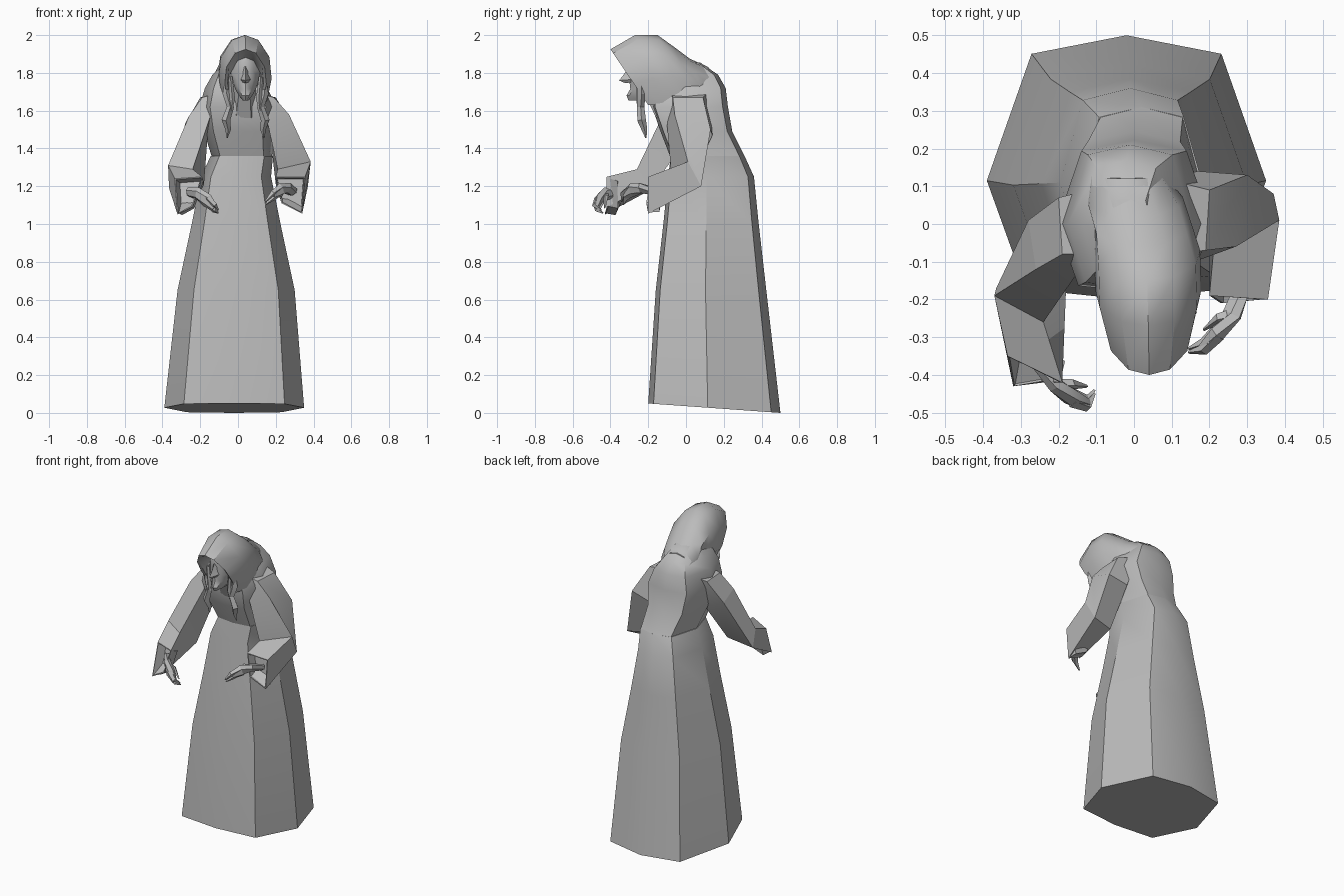
import bpy, bmesh, math
from mathutils import Vector

grey = bpy.data.materials.new("plain grey")
grey.diffuse_color = (0.5, 0.5, 0.5, 1)


def finish(name, bm, angle):
    bmesh.ops.recalc_face_normals(bm, faces=bm.faces)
    mesh = bpy.data.meshes.new(name)
    bm.to_mesh(mesh)
    bm.free()
    mesh.materials.append(grey)
    ob = bpy.data.objects.new(name, mesh)
    bpy.context.collection.objects.link(ob)
    bpy.ops.object.select_all(action='DESELECT')
    ob.select_set(True)
    bpy.context.view_layer.objects.active = ob
    bpy.ops.object.shade_smooth_by_angle(angle=math.radians(angle))
    return ob


def loft(name, rings, angle=35, closed=True, caps=(True, True), hollow=0):
    """Skin equal-length rings; optionally sink a hollow into the end cap."""
    bm = bmesh.new()
    vs = [[bm.verts.new(p) for p in r] for r in rings]
    n = len(vs[0])
    for a, b in zip(vs, vs[1:]):
        for i in range(n if closed else n - 1):
            j = (i + 1) % n
            bm.faces.new((a[i], a[j], b[j], b[i]))
    if caps[0]:
        bm.faces.new(vs[0])
    if caps[1]:
        end = bm.faces.new(vs[-1])
        if hollow:
            bmesh.ops.recalc_face_normals(bm, faces=bm.faces)
            bmesh.ops.inset_individual(bm, faces=[end], thickness=0.008, depth=0)
            bmesh.ops.inset_individual(bm, faces=[end], thickness=0.005, depth=-hollow)
    return finish(name, bm, angle)


def tube(name, path, radii, sides=5, flat=1.0, angle=20):
    """Tapered tube along a path, squashed sideways by flat."""
    path = [Vector(p) for p in path]
    rings = []
    for k, p in enumerate(path):
        d = (path[min(k + 1, len(path) - 1)] - path[max(k - 1, 0)]).normalized()
        u = d.cross(Vector((0, 1, 0.3))).normalized()
        v = d.cross(u)
        rings.append([p + radii[k] * (u * math.cos(t) + v * flat * math.sin(t))
                      for t in [2 * math.pi * i / sides for i in range(sides)]])
    return loft(name, rings, angle)


# Robe: eight-sided rings (z, centre x, half width, front y, back y), leaning into a hump
OCT = [(0, 1), (0.68, 0.86), (1, -0.1), (0.72, -0.92), (0, -1),
       (-0.72, -0.92), (-1, -0.1), (-0.68, 0.86)]


def robe_ring(z, cx, hw, yf, yb, tilt=0.0):
    m, h = (yf + yb) / 2, (yb - yf) / 2
    return [(cx + hw * u, m + h * v, z - tilt * v) for u, v in OCT]


skirt = [(0.025, -0.02, 0.37, -0.20, 0.50, 0.025), (0.65, -0.01, 0.31, -0.16, 0.425),
         (1.00, -0.01, 0.235, -0.12, 0.385), (1.25, -0.01, 0.185, -0.095, 0.36),
         (1.36, 0.02, 0.165, -0.08, 0.31)]
chest = [(1.36, 0.02, 0.16, -0.085, 0.31), (1.49, 0.00, 0.18, -0.135, 0.245),
         (1.62, 0.00, 0.205, -0.18, 0.222), (1.72, -0.01, 0.165, -0.17, 0.21),
         (1.79, -0.02, 0.115, -0.14, 0.17), (1.855, -0.01, 0.06, -0.10, 0.075)]
loft("skirt", [robe_ring(*r) for r in skirt], 32)
loft("hunched_upper_body", [robe_ring(*r) for r in chest], 40)

# Hood: arches from the rim to the nape (x, half width, top y, z, bottom y, z)
ARCH = [(-0.8, 0), (-1, 0.38), (-0.92, 0.68), (-0.5, 0.93), (0, 1),
        (0.5, 0.93), (0.92, 0.68), (1, 0.38), (0.8, 0)]


def arch(cx, hw, ty, tz, by, bz):
    return [(cx + hw * u, by + (ty - by) * v, bz + (tz - bz) * v) for u, v in ARCH]


hood = [(0.04, 0.085, -0.24, 1.86, -0.16, 1.66), (0.04, 0.095, -0.385, 1.915, -0.20, 1.64),
        (0.04, 0.11, -0.40, 1.925, -0.20, 1.63), (0.038, 0.14, -0.27, 2.0, -0.12, 1.63),
        (0.035, 0.14, -0.15, 2.0, -0.02, 1.65), (0.02, 0.13, -0.06, 1.935, 0.05, 1.66),
        (0.00, 0.13, 0.02, 1.875, 0.10, 1.66), (-0.02, 0.10, 0.12, 1.83, 0.14, 1.66)]
loft("hood", [arch(*r) for r in hood], 38, closed=False, caps=(False, True))

# Face: rings (z, half width, front y), back hidden in the hood
face = [(1.90, 0.05, -0.29), (1.86, 0.072, -0.305), (1.81, 0.078, -0.295),
        (1.76, 0.07, -0.30), (1.715, 0.055, -0.295), (1.68, 0.036, -0.315),
        (1.655, 0.015, -0.305)]
loft("face", [[(0.04 + w * u, y + d, z) for u, d in
               ((0, 0), (0.55, 0.015), (1, 0.07), (0.8, 0.14),
                (-0.8, 0.14), (-1, 0.07), (-0.55, 0.015))] for z, w, y in face], 40)

# Nose: triangular wedge
loft("nose", [[(0.04 - w, -0.29, z), (0.04, y, z - 0.005), (0.04 + w, -0.29, z)]
              for z, w, y in ((1.84, 0.008, -0.30), (1.785, 0.016, -0.338),
                              (1.765, 0.026, -0.355), (1.75, 0.016, -0.32))], 25)

# Neck filling the gap under the chin
tube("neck", [(0.035, -0.19, 1.74), (0.03, -0.1, 1.6)], [0.055, 0.08], 6)

# Hair: two loose strands on each side
for s, side in ((-1, "left"), (1, "right")):
    x = 0.04 + s * 0.092
    tube(side + "_hair_strand",
         [(x, -0.24, 1.80), (x + s * 0.008, -0.235, 1.69), (x - s * 0.012, -0.24, 1.62),
          (x + s * 0.012, -0.235, 1.55), (x, -0.22, 1.50), (x + s * 0.006, -0.212, 1.455)],
         [0.012, 0.022, 0.019, 0.023, 0.015, 0.003], 4)
    tube(side + "_short_hair_strand",
         [(x - s * 0.012, -0.255, 1.78), (x - s * 0.022, -0.25, 1.66),
          (x - s * 0.016, -0.25, 1.60)], [0.01, 0.015, 0.003], 4)

# Bell sleeves: corners inner-front, outer-front, outer-back, inner-back
left_sleeve = [
    [(-0.08, -0.08, 1.70), (-0.19, -0.08, 1.67), (-0.20, 0.07, 1.67), (-0.08, 0.10, 1.71)],
    [(-0.15, -0.13, 1.56), (-0.26, -0.12, 1.57), (-0.28, 0.01, 1.53), (-0.16, 0.03, 1.48)],
    [(-0.24, -0.26, 1.29), (-0.37, -0.19, 1.31), (-0.365, -0.17, 1.19), (-0.18, -0.17, 1.21)],
    [(-0.19, -0.42, 1.25), (-0.335, -0.35, 1.24), (-0.32, -0.43, 1.05), (-0.24, -0.42, 1.09)]]
right_sleeve = [
    [(0.08, -0.08, 1.70), (0.19, -0.07, 1.67), (0.20, 0.09, 1.67), (0.08, 0.12, 1.70)],
    [(0.16, -0.10, 1.52), (0.27, -0.06, 1.58), (0.30, 0.13, 1.50), (0.17, 0.14, 1.47)],
    [(0.21, -0.08, 1.29), (0.385, 0.01, 1.33), (0.37, 0.08, 1.20), (0.20, 0.02, 1.21)],
    [(0.20, -0.19, 1.25), (0.355, -0.20, 1.25), (0.34, -0.20, 1.055), (0.23, -0.21, 1.11)]]
loft("left_sleeve", left_sleeve, 20, hollow=0.06)
loft("right_sleeve", right_sleeve, 20, hollow=0.06)

# Hands: flattened palm, two curled fingers and a thumb
hands = {"left": [(-0.26, -0.36, 1.17), (-0.21, -0.425, 1.16), (-0.165, -0.46, 1.125),
                  (-0.125, -0.475, 1.085), (-0.105, -0.445, 1.065)],
         "right": [(0.29, -0.16, 1.17), (0.26, -0.24, 1.19), (0.225, -0.285, 1.18),
                   (0.185, -0.325, 1.15), (0.145, -0.335, 1.11)]}
for side, path in hands.items():
    p = [Vector(q) for q in path]
    tube(side + "_palm", p[:4], [0.028, 0.034, 0.037, 0.02], 6, 0.65)
    for k, off in enumerate(((0, -0.008, 0.014), (0, 0.008, -0.012))):
        o = Vector(off)
        tube(f"{side}_finger_{k + 1}", [p[2] + o, p[3] + o, p[4] + o * 0.6],
             [0.018, 0.015, 0.004], 4)
    tube(side + "_thumb", [p[1], p[2] + Vector((0, 0.035, 0.02)), p[3] + Vector((0, 0.045, 0.0))],
         [0.016, 0.014, 0.004], 4)
